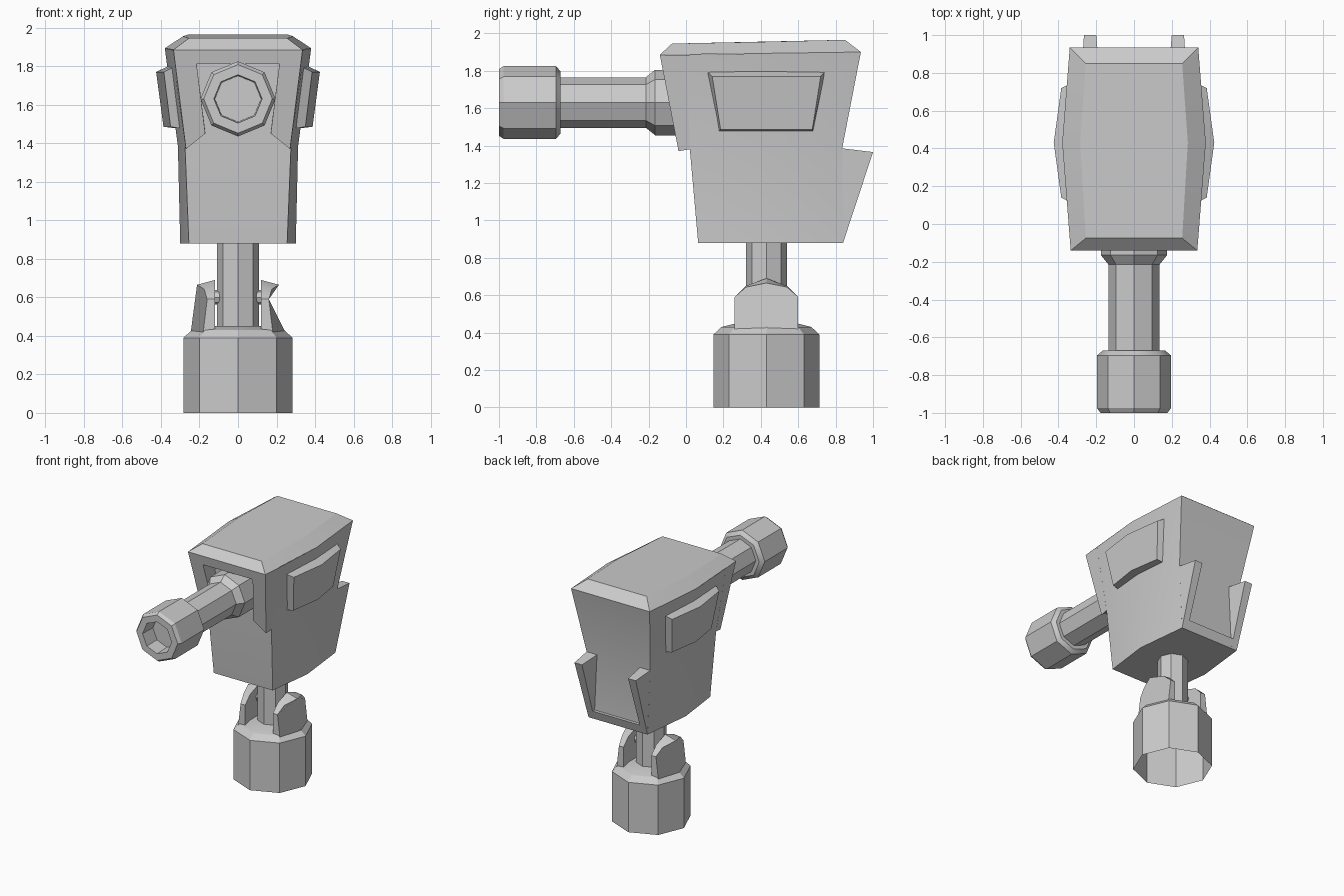
import bpy, bmesh, math
from mathutils import Vector

cube = bpy.data.objects.get("Cube")
if cube:
    bpy.data.objects.remove(cube)

grey = bpy.data.materials.new("plain grey")
grey.use_nodes = True
COLOR = (0.6, 0.6, 0.6, 1)
grey.diffuse_color = COLOR
grey.node_tree.nodes["Principled BSDF"].inputs["Base Color"].default_value = COLOR

MID = 0.43  # y of the post axis and of the widest part of the body


def finish(name, bm, flip=False):
    bmesh.ops.recalc_face_normals(bm, faces=bm.faces)
    if flip:
        bmesh.ops.reverse_faces(bm, faces=bm.faces)
    mesh = bpy.data.meshes.new(name)
    bm.to_mesh(mesh)
    bm.free()
    mesh.materials.append(grey)
    obj = bpy.data.objects.new(name, mesh)
    bpy.context.collection.objects.link(obj)
    bpy.ops.object.select_all(action='DESELECT')
    obj.select_set(True)
    bpy.context.view_layer.objects.active = obj
    bpy.ops.object.shade_smooth_by_angle(angle=math.radians(30))
    return obj


def loft(name, rings, start=True, end=True):
    """Skin a list of equal-length point rings, with optional end caps."""
    bm = bmesh.new()
    rows = [[bm.verts.new(p) for p in ring] for ring in rings]
    n = len(rows[0])
    for a, b in zip(rows, rows[1:]):
        for i in range(n):
            j = (i + 1) % n
            bm.faces.new((a[i], a[j], b[j], b[i]))
    if start:
        bm.faces.new(rows[0])
    if end:
        bm.faces.new(rows[-1])
    return finish(name, bm)


def octagon_lathe(name, profile, place, start=True, end=True):
    """Eight-sided turned shape; profile is (radius, distance along axis)."""
    rings = []
    for r, d in profile:
        angles = [math.tau * i / 8 for i in range(8)]
        rings.append([place(r * math.cos(a), r * math.sin(a), d) for a in angles])
    return loft(name, rings, start, end)


def hexagon(front, mid, back):
    """Mirrored plan ring from three (x, y, z) corners."""
    half = [Vector(front), Vector(mid), Vector(back)]
    return half + [Vector((-p.x, p.y, p.z)) for p in reversed(half)]


def both_sides(name, rings):
    for side, s in (("left", 1), ("right", -1)):
        loft(f"{side}_{name}", [[(s * x, y, z) for x, y, z in r] for r in rings])


# Base and post
upright = lambda u, v, d: (u, MID + v, d)
octagon_lathe("base", [(.283, 0), (.283, .39), (.24, .43), (.16, .45)], upright, start=False)
octagon_lathe("post", [(.11, .44), (.11, .9)], upright)

# Hinge pin and its two brackets
octagon_lathe("hinge_pin", [(.038, -.13), (.038, .13)], lambda u, v, d: (d, MID + u, .6 + v))
outline = [(-.17, .42), (-.17, .59), (-.11, .65), (0, .69), (.11, .65), (.17, .59), (.17, .42), (0, .42)]
inner = [(.12, MID + y, z) for y, z in outline]
outer = [(.245 - .38 * abs(y) - .12 * (z - .42), MID + y, min(z, .665 - .2 * abs(y)))
         for y, z in outline]
both_sides("bracket", [inner, outer])

# Body and bevelled roof
loft("body", [
    hexagon((.255, .065, .88), (.3, MID, .88), (.255, .84, .88)),
    hexagon((.275, .02, 1.385), (.312, MID, 1.385), (.275, .835, 1.385)),
    hexagon((.346, 0, 1.885), (.38, MID, 1.893), (.34, .935, 1.9)),
], end=False)
loft("roof", [
    hexagon((.335, -.14, 1.885), (.38, MID, 1.893), (.34, .935, 1.9)),
    hexagon((.255, -.075, 1.945), (.285, MID, 1.955), (.255, .85, 1.965)),
], start=False)


# Front frame around the barrel opening
def frame_ring(points, at_front):
    ring = []
    for x, z in points:
        t = (z - 1.37) / .515
        y_front, y_back = -.04 - .1 * t, .021 - .02 * t
        widen = .08 * (y_back - y_front) if abs(x) > .25 else 0
        if at_front:
            ring.append((x, y_front, z))
        else:
            ring.append((x + math.copysign(widen, x), y_back, z + .01 * (1 - t)))
    return ring


cheek = [(.27, 1.37), (.335, 1.885), (.215, 1.81), (.17, 1.45)]
both_sides("frame_cheek", [frame_ring(cheek, True), frame_ring(cheek, False)])
lintel = [(-.335, 1.885), (.335, 1.885), (.215, 1.81), (-.215, 1.81)]
loft("frame_lintel", [frame_ring(lintel, True), frame_ring(lintel, False)])

# Rear wedge fins and the sill between them
both_sides("rear_fin", [
    [(.205, .83, .88), (.205, .84, .88), (.2, 1, 1.365), (.185, .83, 1.385)],
    [(.255, .83, .88), (.255, .84, .88), (.265, 1, 1.365), (.275, .835, 1.385)],
])
loft("rear_sill", [[(x, .83, .88), (x, .84, .88), (x, .863, .95), (x, .83, .95)] for x in (-.21, .21)])

# Side pods
both_sides("side_pod", [
    [(.33, .11, 1.797), (.35, MID, 1.805), (.33, .745, 1.797),
     (.285, .68, 1.475), (.3, MID, 1.475), (.285, .175, 1.475)],
    [(.385, .14, 1.77), (.425, MID, 1.77), (.385, .72, 1.77),
     (.35, .675, 1.485), (.387, MID, 1.485), (.35, .185, 1.485)],
])

# Barrel with hollow muzzle
octagon_lathe("barrel", [
    (.12, -.88), (.125, -1), (.178, -1), (.195, -.975), (.195, -.695), (.165, -.67),
    (.135, -.67), (.135, -.215), (.175, -.165), (.175, .06),
], lambda u, v, d: (u, d, 1.63 + v))
